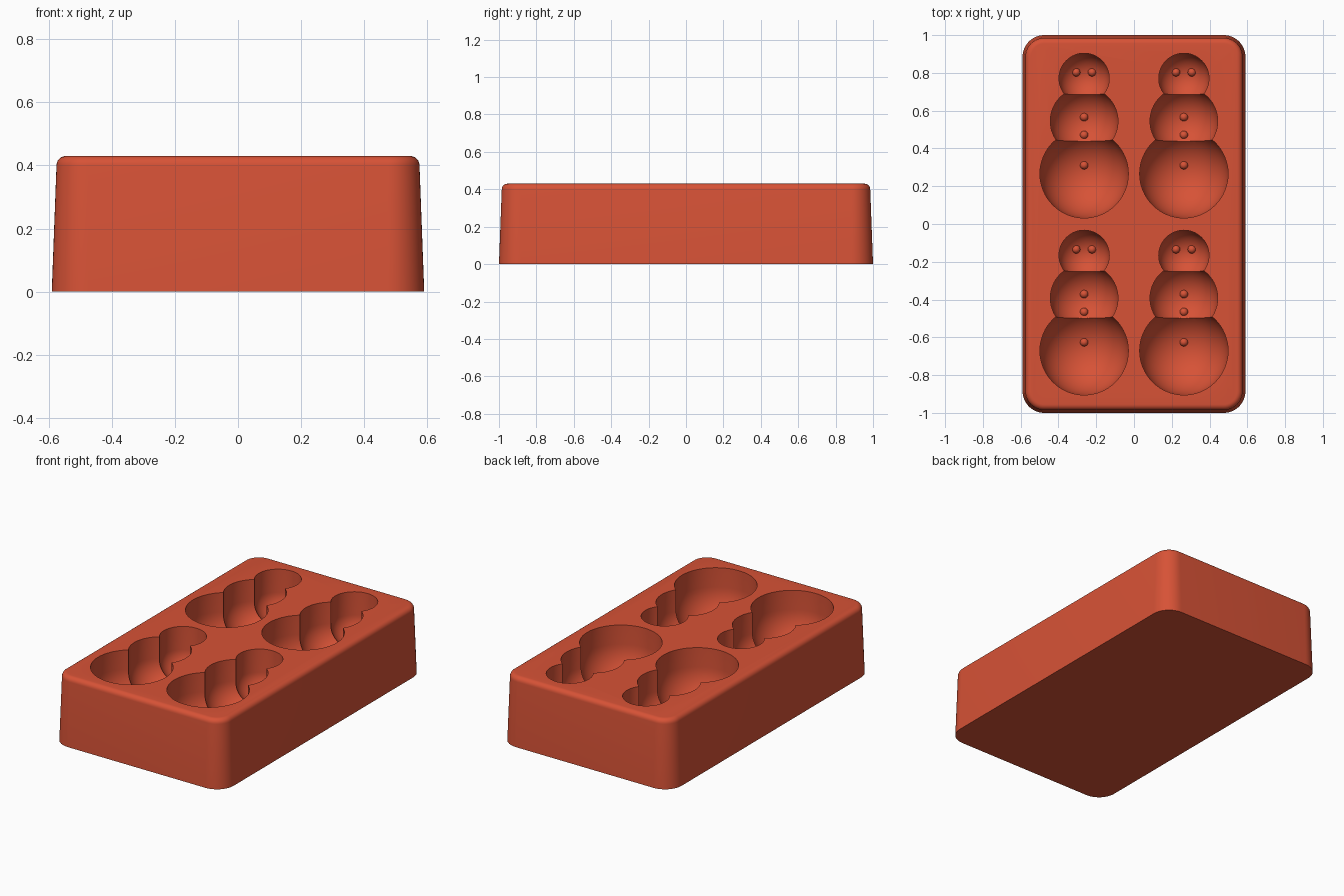
import bpy
import bmesh
import math
from mathutils import Matrix, Vector

if "Cube" in bpy.data.objects:
    bpy.data.objects.remove(bpy.data.objects["Cube"], do_unlink=True)

HEIGHT = 0.43
HALF_X, HALF_Y, CORNER = 0.59, 1.0, 0.115
FILLET, DRAFT = 0.03, 0.015

# Single terracotta colour
terracotta = bpy.data.materials.new("terracotta_red")
terracotta.use_nodes = True
colour = (0.68, 0.085, 0.037, 1.0)
terracotta.diffuse_color = colour
terracotta.node_tree.nodes["Principled BSDF"].inputs["Base Color"].default_value = colour


def make_object(name, bm):
    mesh = bpy.data.meshes.new(name)
    bm.to_mesh(mesh)
    bm.free()
    mesh.materials.append(terracotta)
    obj = bpy.data.objects.new(name, mesh)
    bpy.context.collection.objects.link(obj)
    return obj


def rounded_ring(bm, inset, z, steps=12):
    """Rounded rectangle loop, shrunk by inset."""
    ring = []
    r = CORNER - inset
    for quarter, (sx, sy) in enumerate([(1, 1), (-1, 1), (-1, -1), (1, -1)]):
        for i in range(steps + 1):
            a = math.pi / 2 * (quarter + i / steps)
            ring.append(bm.verts.new((sx * (HALF_X - CORNER) + r * math.cos(a),
                                      sy * (HALF_Y - CORNER) + r * math.sin(a), z)))
    return ring


# Tapered block with a rounded top edge
bm = bmesh.new()
levels = [(0, 0)]
for i in range(7):
    a = math.pi / 2 * i / 6
    levels.append((DRAFT + FILLET * (1 - math.cos(a)), HEIGHT - FILLET * (1 - math.sin(a))))
rings = [rounded_ring(bm, inset, z) for inset, z in levels]
for low, high in zip(rings, rings[1:]):
    for i in range(len(low)):
        j = (i + 1) % len(low)
        bm.faces.new((low[i], low[j], high[j], high[i]))
bm.faces.new(reversed(rings[0]))
bm.faces.new(rings[-1])
block = make_object("mould_block", bm)

# Cavity parts: (y, z, radius) for the body, middle and head
BALLS = {"body": (0.266, 0.31, 0.234), "middle": (0.545, 0.295, 0.179), "head": (0.771, 0.285, 0.133)}
# Small round bumps for buttons and eyes: (ball, x, y)
BUMPS = [("body", 0, 0.311), ("middle", 0, 0.471), ("middle", 0, 0.566),
         ("head", -0.042, 0.803), ("head", 0.042, 0.803)]
BUMP_R = 0.022


def combine(name, bm, operation):
    helper = make_object(name, bm)
    helper.hide_render = True
    mod = block.modifiers.new(name, "BOOLEAN")
    mod.operation = operation
    mod.solver = "MANIFOLD"
    mod.object = helper
    helpers.append(helper)


def cut_bowl(name, centre, radius):
    """Half ball with straight walls rising through the top of the block."""
    bm = bmesh.new()
    bmesh.ops.create_uvsphere(bm, u_segments=64, v_segments=32, radius=radius,
                              matrix=Matrix.Translation(centre))
    upper = [v for v in bm.verts if v.co.z > centre.z + 0.001]
    bmesh.ops.delete(bm, geom=upper, context="VERTS")
    rim = [e for e in bm.edges if e.is_boundary]
    walls = bmesh.ops.extrude_edge_only(bm, edges=rim)["geom"]
    for v in walls:
        if isinstance(v, bmesh.types.BMVert):
            v.co.z = HEIGHT + 0.1
    bmesh.ops.edgeloop_fill(bm, edges=[e for e in bm.edges if e.is_boundary])
    bmesh.ops.recalc_face_normals(bm, faces=bm.faces)
    combine(name, bm, "DIFFERENCE")


# Four snowman cavities in a two by two layout, then their bumps
helpers = []
corners = [(x, y) for x in (-0.264, 0.264) for y in (0, -0.937)]
for x0, y0 in corners:
    for part, (y, z, r) in BALLS.items():
        cut_bowl(part + "_cutter", Vector((x0, y0 + y, z)), r)
for x0, y0 in corners:
    for part, dx, dy in BUMPS:
        y, z, r = BALLS[part]
        depth = math.sqrt(r * r - dx * dx - (dy - y) ** 2)
        bm = bmesh.new()
        bmesh.ops.create_uvsphere(bm, u_segments=16, v_segments=8, radius=BUMP_R,
                                  matrix=Matrix.Translation((x0 + dx, y0 + dy, z - depth)))
        combine("button_bump", bm, "UNION")

# Apply the booleans and drop the helpers
bpy.context.view_layer.update()
graph = bpy.context.evaluated_depsgraph_get()
result = bpy.data.meshes.new_from_object(block.evaluated_get(graph))
block.modifiers.clear()
block.data = result
for helper in helpers:
    bpy.data.objects.remove(helper, do_unlink=True)

bpy.ops.object.select_all(action="DESELECT")
block.select_set(True)
bpy.context.view_layer.objects.active = block
bpy.ops.object.shade_smooth_by_angle(angle=math.radians(30))
